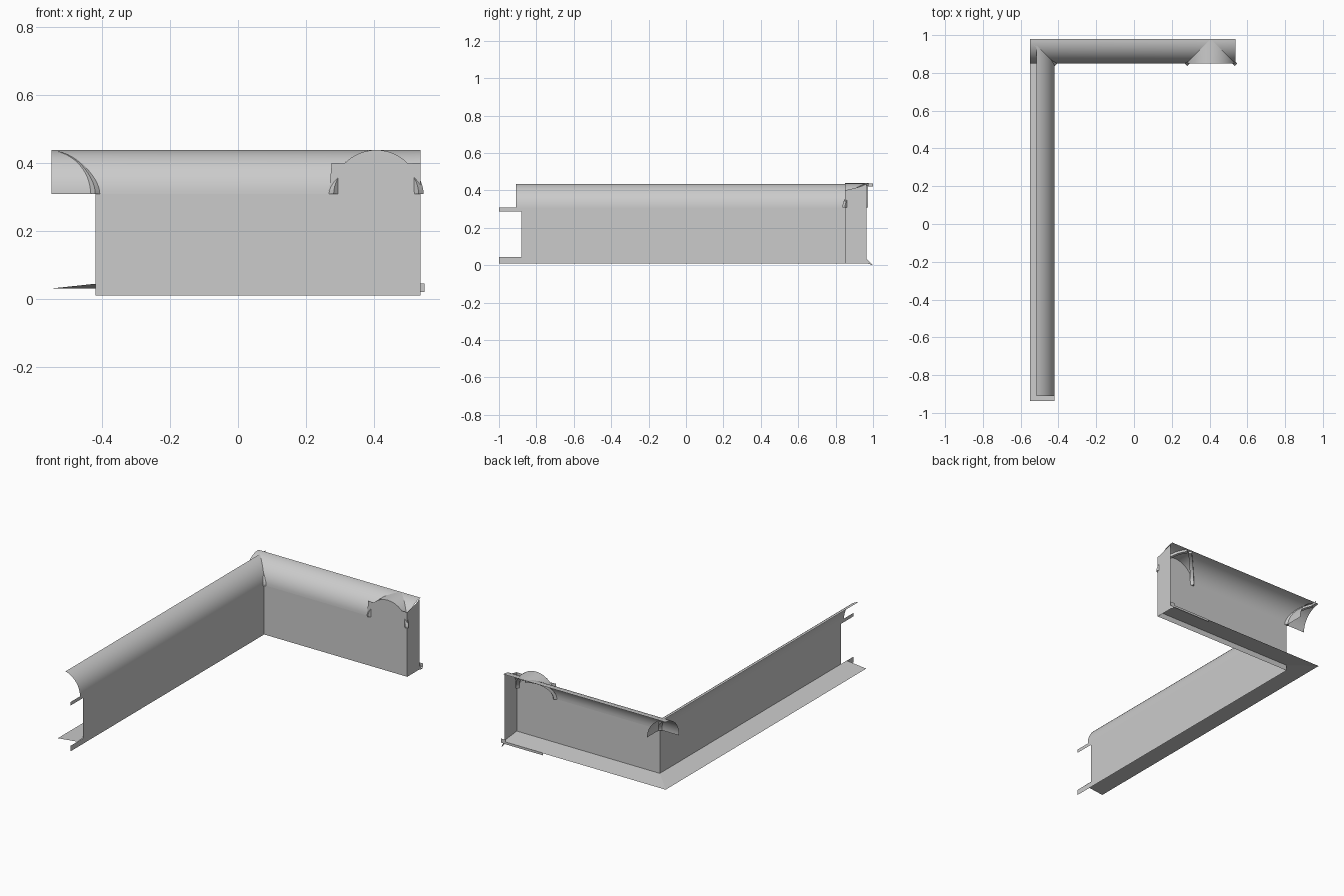
import bpy, math
from mathutils import Vector

if "Cube" in bpy.data.objects:
    bpy.data.objects.remove(bpy.data.objects["Cube"])

R, Z0 = 0.13, 0.308           # vault radius and springing height
LX, BY = -0.55, 0.98          # vault axes: left wing (x) and back wing (y)
WX, WY = LX + R, BY - R       # wall planes
EX, CX = 0.537, 0.407         # end wall x, cross vault axis x


def mesh(name, verts, faces, smooth=False):
    me = bpy.data.meshes.new(name)
    me.from_pydata([tuple(v) for v in verts], [], faces)
    me.update()
    for p in me.polygons:
        p.use_smooth = smooth
    ob = bpy.data.objects.new(name, me)
    bpy.context.collection.objects.link(ob)
    return ob


def sheet(name, pts):
    """One flat polygon."""
    return mesh(name, pts, [tuple(range(len(pts)))])


def arc(a0, a1, n=16):
    """(horizontal, vertical) points on the vault circle, degrees."""
    out = []
    for i in range(n + 1):
        a = math.radians(a0 + (a1 - a0) * i / n)
        out.append((R * math.cos(a), R * math.sin(a)))
    return out


def strip(name, row_a, row_b):
    """Smooth sheet between two rows of points."""
    n = len(row_a)
    return mesh(name, row_a + row_b,
                [(i, i + 1, n + i + 1, n + i) for i in range(n - 1)], True)


def rib(name, foot, head, a1=85, w=0.01, t=0.1):
    """Diagonal rib under the vault intersection, its foot slightly proud."""
    foot, head = Vector(foot), Vector(head)
    d = foot - head
    side = Vector((-d.y, d.x)).normalized() * w
    verts, faces, n = [], [], 16
    for i in range(n + 1):
        a = math.radians(a1 * i / n)
        top = 0.99 + 0.06 * math.cos(a) ** 8
        for r, s in ((top, -1), (top, 1), (top - t, 1), (top - t, -1)):
            p = head + d * math.cos(a) * r + side * s
            verts.append((p.x, p.y, Z0 + R * min(r, 0.99) * math.sin(a)))
    for i in range(n):
        for k in range(4):
            a, b = i * 4 + k, i * 4 + (k + 1) % 4
            faces.append((a, b, b + 4, a + 4))
    faces += [(3, 2, 1, 0), tuple(range(4 * n, 4 * n + 4))]
    return mesh(name, verts, faces)


# L-shaped floor strip, falling slightly outwards
HI, LO = 0.044, 0.030
mesh("floor", [(WX, -0.936, HI), (LX, -0.936, LO), (LX, BY, LO),
               (WX, WY, HI), (EX, WY, HI), (EX, BY, LO)],
     [(0, 3, 2, 1), (3, 4, 5, 2)])

# left wall with projecting top and bottom rails
sheet("left_wall", [(WX, y, z) for y, z in
      ((WY, 0.01), (-1, 0.01), (-1, 0.043), (-0.88, 0.043),
       (-0.88, 0.287), (-1, 0.287), (-1, Z0), (WY, Z0))])

# back wall rising into the arched gable
gable = [(CX + h, Z0 + v) for h, v in arc(44, 136)]
sheet("back_wall", [(x, WY, z) for x, z in
      [(WX, 0.01), (EX, 0.01), (EX, 0.40)] + gable +
      [(0.276, 0.40), (0.268, Z0), (WX, Z0)]])

# end wall with a hollow top edge
hollow = [(0.965 - 0.115 * math.cos(a), 0.435 - 0.035 * math.cos(a) ** 0.7)
          for a in (math.radians(11 * i) for i in range(8))]
sheet("end_wall", [(EX, y, z) for y, z in
      [(0.965, 0.01), (WY, 0.01)] + hollow + [(0.965, 0.435)]])

# curved roofs of the two wings, crossing at the corner
p = arc(0, 75)
strip("left_roof", [(LX + h, -0.91, Z0 + v) for h, v in p],
      [(LX + h, 0.972, Z0 + v) for h, v in p])
# back roof is mitred to both sides of the gable vault
p = arc(0, 90)
for name, s, x0 in (("back_roof", -1, LX), ("back_roof_end", 1, EX)):
    strip(name, [(x0, BY - h, Z0 + v) for h, v in p],
          [(CX + s * h, BY - h, Z0 + v) for h, v in p])

# cross vault over the gable
p = arc(0, 180, 32)
strip("gable_vault", [(CX + h, WY, Z0 + v) for h, v in p],
      [(CX + h, BY - abs(h), Z0 + v) for h, v in p])

# diagonal ribs
for s in (-1, 1):
    rib("gable_rib", (CX + s * R * 0.97, WY), (CX, BY))
rib("corner_rib", (WX, WY), (LX, BY), 78)

# small tabs at the ends
sheet("floor_tail", [(EX, 0.965, 0.035), (EX, 1, 0), (EX, 0.965, 0.01)])
sheet("floor_tab", [(x, BY, z) for x, z in
      ((0.52, 0.02), (0.55, 0.02), (0.55, 0.045), (0.52, 0.045))])
sheet("floor_edge", [(x, BY, z) for x, z in
      ((0.27, 0.018), (EX, 0.018), (EX, 0.032), (0.27, 0.032))])
sheet("roof_tail", [(-0.515, y, z) for y, z in
      ((0.965, 0.42), (1, 0.42), (1, 0.436), (0.965, 0.436))])
